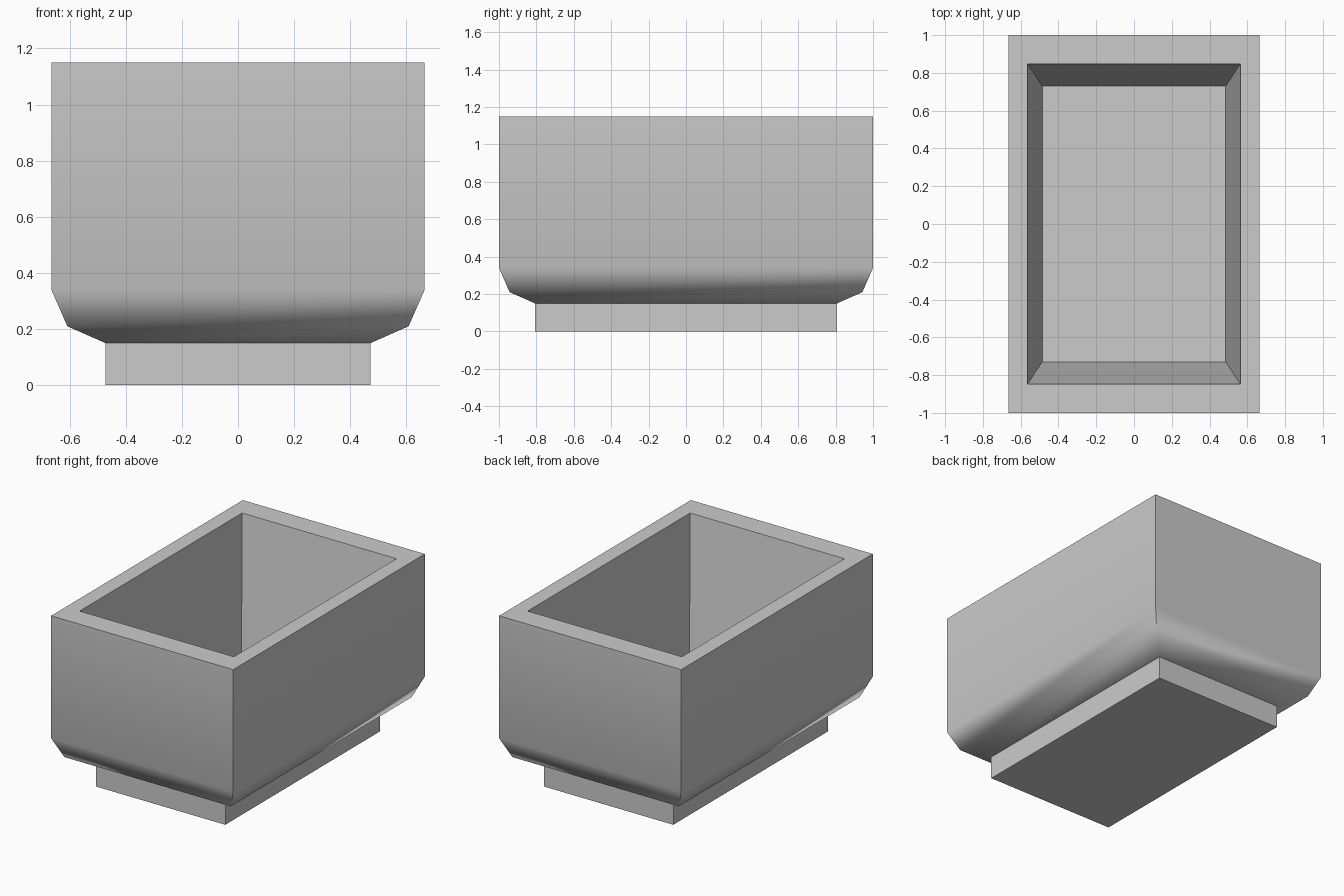
import bpy, bmesh, math

cube = bpy.data.objects.get("Cube")
if cube:
    bpy.data.objects.remove(cube, do_unlink=True)

grey = bpy.data.materials.new("light_grey")
grey.use_nodes = True
grey.diffuse_color = (0.6, 0.6, 0.6, 1)
grey.node_tree.nodes["Principled BSDF"].inputs["Base Color"].default_value = (0.6, 0.6, 0.6, 1)


def rectangular_loft(name, rings, smooth=False):
    """Join rectangles (half width, half depth, height) and cap both ends."""
    bm = bmesh.new()
    loops = [[bm.verts.new((sx * w, sy * d, z))
              for sx, sy in ((-1, -1), (1, -1), (1, 1), (-1, 1))]
             for w, d, z in rings]
    for a, b in zip(loops, loops[1:]):
        for i in range(4):
            j = (i + 1) % 4
            bm.faces.new((a[i], a[j], b[j], b[i]))
    bm.faces.new(loops[0][::-1])
    bm.faces.new(loops[-1])
    mesh = bpy.data.meshes.new(name)
    bm.to_mesh(mesh)
    bm.free()
    mesh.materials.append(grey)
    obj = bpy.data.objects.new(name, mesh)
    bpy.context.collection.objects.link(obj)
    if smooth:
        bpy.ops.object.select_all(action='DESELECT')
        obj.select_set(True)
        bpy.context.view_layer.objects.active = obj
        bpy.ops.object.shade_smooth_by_angle(angle=math.radians(50))
    return obj


W, D, TOP = 0.665, 1.0, 1.15
FOOT_INSET, FOOT_TOP = 0.193, 0.15

# Basin: rounded lower edge, flat rim and tapered hollow
outside = [(W - inset, D - inset, z) for inset, z in
           ((FOOT_INSET, FOOT_TOP), (0.057, 0.21), (0, 0.34), (0, TOP))]
inside = [(W * s, D * s, z) for s, z in ((0.848, TOP), (0.73, 0.2))]
rectangular_loft("planter_basin", outside + inside, smooth=True)

# Foot: plain block under the basin
foot = (W - FOOT_INSET, D - FOOT_INSET)
rectangular_loft("planter_foot", [(*foot, 0), (*foot, FOOT_TOP)])
